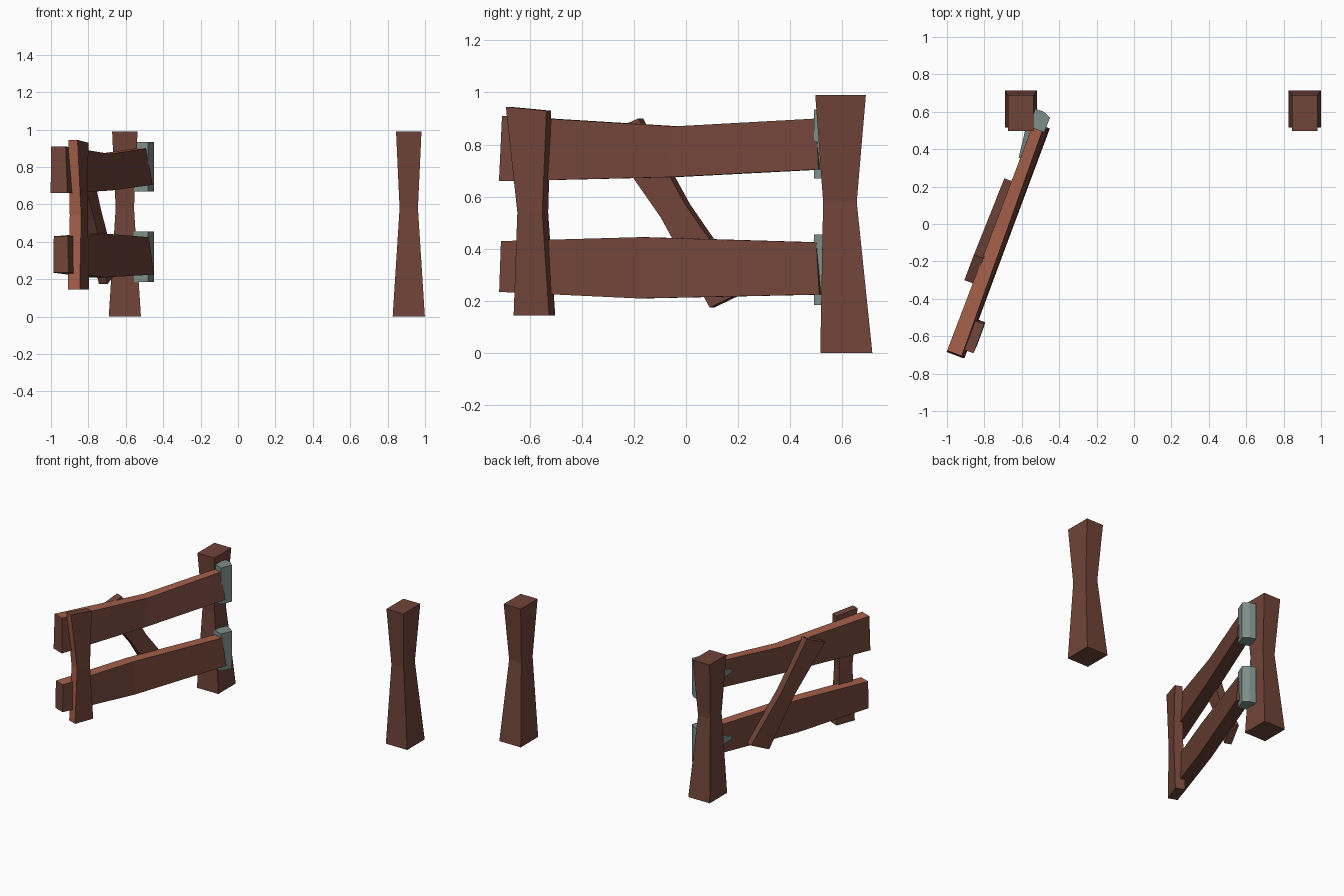
import bpy, bmesh
from mathutils import Vector

if "Cube" in bpy.data.objects:
    bpy.data.objects.remove(bpy.data.objects["Cube"])


def material(name, rgb):
    m = bpy.data.materials.new(name)
    m.diffuse_color = (*rgb, 1)
    m.use_nodes = True
    m.node_tree.nodes["Principled BSDF"].inputs["Base Color"].default_value = m.diffuse_color
    return m


BROWN = material("brown wood", (0.162, 0.058, 0.040))
LIGHT = material("light wood edge", (0.376, 0.114, 0.065))
GREY = material("grey metal", (0.205, 0.275, 0.250))


def loft(name, sections, mats, light_side=None):
    """Join matching cross-sections with flat faces; one side may use the second material."""
    bm = bmesh.new()
    rings = [[bm.verts.new(p) for p in s] for s in sections]
    n = len(rings[0])
    for a, b in zip(rings, rings[1:]):
        for i in range(n):
            j = (i + 1) % n
            f = bm.faces.new((a[i], a[j], b[j], b[i]))
            if i == light_side:
                f.material_index = 1
    bm.faces.new(rings[0])
    bm.faces.new(rings[-1])
    bmesh.ops.recalc_face_normals(bm, faces=bm.faces[:])
    me = bpy.data.meshes.new(name)
    bm.to_mesh(me)
    bm.free()
    for m in mats:
        me.materials.append(m)
    ob = bpy.data.objects.new(name, me)
    bpy.context.collection.objects.link(ob)
    return ob


# Swung gate frame: u runs from the free end to the hinge, n points to the gate's front
U, N = Vector((0.349, 0.937, 0)), Vector((0.937, -0.349, 0))
ORIGIN = Vector((-0.91, -0.71, 0))


def gate(u, n, z):
    return ORIGIN + U * u + N * n + Vector((0, 0, z))


# Posts, pinched at the waist: z, half width, y front, y back
POST = [(0, 0.086, 0.515, 0.715), (0.58, 0.049, 0.526, 0.655), (0.99, 0.068, 0.496, 0.69)]
for name, cx in (("hinge_post", -0.605), ("latch_post", 0.913)):
    loft(name, [[(cx - w, y0, z), (cx + w, y0, z), (cx + w, y1, z), (cx - w, y1, z)]
                for z, w, y0, y1 in POST], [BROWN])

# Rails: u at bottom, u at top, z bottom, z top, n back, n front top, n front bottom
RAILS = {
    "upper_rail": [(-0.008, 0.0, 0.66, 0.91, -0.095, -0.012, 0.0),
                   (0.68, 0.70, 0.675, 0.87, -0.09, -0.02, 0.0),
                   (1.30, 1.28, 0.705, 0.90, -0.087, -0.028, 0.0)],
    "lower_rail": [(-0.005, 0.0, 0.235, 0.43, -0.08, 0.0, 0.006),
                   (0.565, 0.565, 0.21, 0.445, -0.083, -0.008, 0.005),
                   (1.305, 1.285, 0.225, 0.425, -0.085, -0.015, 0.005)],
}
for name, rows in RAILS.items():
    loft(name, [[gate(ub, nb, zb), gate(ub, fb, zb), gate(ut, ft, zt), gate(ut, nb, zt)]
                for ub, ut, zb, zt, nb, ft, fb in rows], [BROWN, LIGHT], light_side=2)


def board(name, rows, mats, light_side=None):
    """Board from rows of (u left, z left, u right, z right, n back, n front)."""
    loft(name, [[gate(u0, nb, z0), gate(u0, nf, z0), gate(u1, nf, z1), gate(u1, nb, z1)]
                for u0, z0, u1, z1, nb, nf in rows], mats, light_side)


# Upright on the front of the free end
board("upright", [(0.068, 0.145, 0.213, 0.145, -0.025, 0.043),
                  (0.084, 0.54, 0.186, 0.54, -0.02, 0.045),
                  (0.036, 0.945, 0.202, 0.93, -0.01, 0.042)], [BROWN, LIGHT], light_side=0)

# Diagonal brace on the back
board("brace", [(0.825, 0.175, 0.97, 0.24, -0.13, -0.08),
                (0.625, 0.52, 0.725, 0.57, -0.135, -0.08),
                (0.385, 0.84, 0.53, 0.90, -0.14, -0.085)], [BROWN])

# Hinges: end block with a pointed strap along the back of each rail
BLOCK = [(1.275, -0.10), (1.275, -0.016), (1.36, -0.014), (1.378, -0.06), (1.375, -0.105)]
for name, z0, z1 in (("upper_hinge", 0.67, 0.935), ("lower_hinge", 0.185, 0.455)):
    loft(name + "_block", [[gate(u, n, z) for u, n in BLOCK] for z in (z0, z1)], [GREY])
    mid = (z0 + z1) / 2
    loft(name + "_strap", [[gate(u, -0.08, mid - h), gate(u, nb, mid - h),
                            gate(u, nb, mid + h), gate(u, -0.08, mid + h)]
                           for u, h, nb in ((1.10, 0.012, -0.097), (1.29, 0.05, -0.12),
                                            (1.35, 0.05, -0.12))], [GREY])
